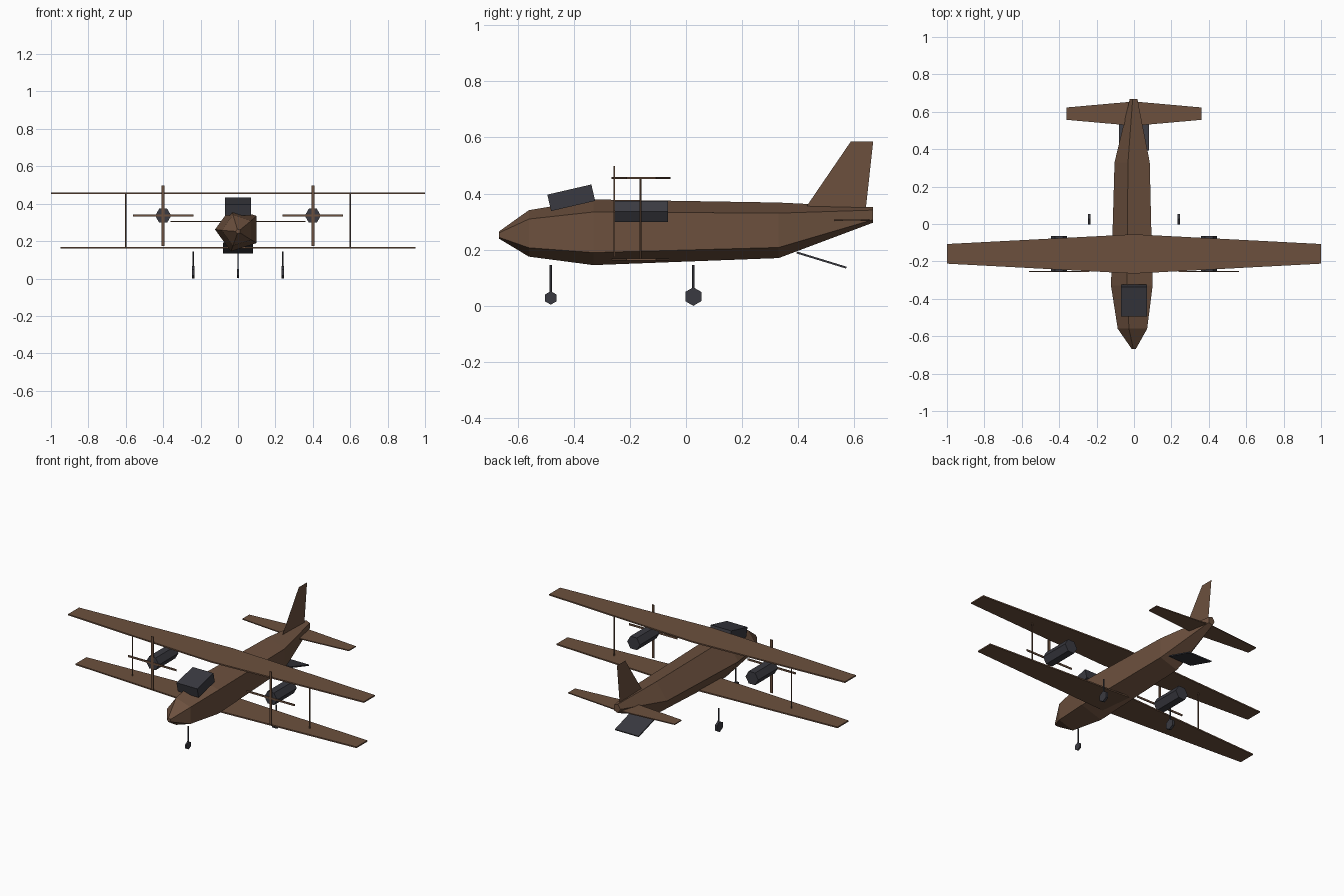
import bpy, bmesh, math
from mathutils import Matrix, Vector

cube = bpy.data.objects.get("Cube")
if cube:
    bpy.data.objects.remove(cube, do_unlink=True)


def material(name, rgb):
    m = bpy.data.materials.new(name)
    m.use_nodes = True
    col = (*rgb, 1.0)
    m.diffuse_color = col
    m.node_tree.nodes["Principled BSDF"].inputs["Base Color"].default_value = col
    return m


BROWN = material("wood_brown", (0.15, 0.081, 0.048))
GREY = material("dark_grey", (0.042, 0.042, 0.052))


def finish(name, bm, mat):
    bmesh.ops.recalc_face_normals(bm, faces=bm.faces)
    me = bpy.data.meshes.new(name)
    bm.to_mesh(me)
    bm.free()
    me.materials.append(mat)
    ob = bpy.data.objects.new(name, me)
    bpy.context.collection.objects.link(ob)
    return ob


def box(name, centre, size, mat, tilt=0.0):
    """Box turned about the x axis by tilt degrees."""
    bm = bmesh.new()
    turn = Matrix.Rotation(math.radians(tilt), 4, 'X')
    bmesh.ops.create_cube(bm, size=1, matrix=Matrix.Translation(centre) @ turn @ Matrix.Diagonal((*size, 1)))
    return finish(name, bm, mat)


def rod(name, a, b, radius, mat, sides=6, spin=0.0):
    """Flat-sided cylinder from a to b."""
    a, b = Vector(a), Vector(b)
    bm = bmesh.new()
    rot = (b - a).to_track_quat('Z', 'Y').to_matrix().to_4x4()
    bmesh.ops.create_cone(bm, cap_ends=True, segments=sides, radius1=radius, radius2=radius,
                          depth=(b - a).length,
                          matrix=Matrix.Translation((a + b) / 2) @ rot @ Matrix.Rotation(math.radians(spin), 4, 'Z'))
    return finish(name, bm, mat)


def wing(name, span, root, tip, z, thick):
    """Tapered slab; root and tip are (front y, back y)."""
    outline = [(-span, tip[0]), (0, root[0]), (span, tip[0]),
               (span, tip[1]), (0, root[1]), (-span, tip[1])]
    bm = bmesh.new()
    face = bm.faces.new([bm.verts.new((x, y, z - thick / 2)) for x, y in outline])
    out = bmesh.ops.extrude_face_region(bm, geom=[face])
    top = [v for v in out["geom"] if isinstance(v, bmesh.types.BMVert)]
    bmesh.ops.translate(bm, verts=top, vec=(0, 0, thick))
    return finish(name, bm, BROWN)


# Fuselage: five-sided rings (y, centre z, half width, half height)
RINGS = [(-0.667, 0.252, 0.013, 0.013), (-0.56, 0.258, 0.087, 0.087),
         (-0.33, 0.262, 0.123, 0.123), (0.33, 0.269, 0.104, 0.104),
         (0.667, 0.324, 0.023, 0.029)]
bm = bmesh.new()
loops = []
for y, z, rx, rz in RINGS:
    angles = [math.pi + i * math.tau / 5 for i in range(5)]
    loops.append([bm.verts.new((rx * math.cos(t), y, z + rz * math.sin(t))) for t in angles])
for p, q in zip(loops, loops[1:]):
    for i in range(5):
        j = (i + 1) % 5
        bm.faces.new((p[i], p[j], q[j], q[i]))
bm.faces.new(loops[0])
bm.faces.new(loops[-1])
finish("fuselage", bm, BROWN)

# Wings and tail
wing("upper_wing", 1.0, (-0.265, -0.055), (-0.212, -0.107), 0.455, 0.008)
wing("lower_wing", 0.95, (-0.265, -0.06), (-0.212, -0.107), 0.165, 0.008)
wing("tailplane", 0.36, (0.525, 0.655), (0.557, 0.623), 0.305, 0.006)

# Fin is a single thin sheet
bm = bmesh.new()
bm.faces.new([bm.verts.new((0, y, z)) for y, z in
              [(0.43, 0.355), (0.64, 0.34), (0.667, 0.585), (0.587, 0.585)]])
finish("tail_fin", bm, BROWN)

# Cockpit and rear ramp
box("cockpit", (0, -0.409, 0.385), (0.14, 0.161, 0.06), GREY, 13)
box("rear_ramp", (0, 0.483, 0.163), (0.16, 0.185, 0.007), GREY, -17)

# Engines, propellers, wing struts and main gear on both sides
for side, s in (("left", 1), ("right", -1)):
    x = 0.4 * s
    rod(side + "_engine", (x, -0.255, 0.336), (x, -0.065, 0.336), 0.043, GREY)
    engine = bpy.data.objects[side + "_engine"]
    # turn the hexagon so that corners point sideways
    xs = [v.co.x for v in engine.data.vertices]
    if max(xs) - min(xs) < 0.08:
        pivot = Matrix.Translation((x, 0, 0.336))
        engine.data.transform(pivot @ Matrix.Rotation(math.radians(30), 4, 'Y') @ pivot.inverted())
    box(side + "_propeller_upright", (x, -0.255, 0.336), (0.016, 0.005, 0.325), BROWN)
    box(side + "_propeller_level", (x, -0.255, 0.336), (0.325, 0.005, 0.011), BROWN)
    rod(side + "_wing_strut", (0.6 * s, -0.162, 0.167), (0.6 * s, -0.162, 0.457), 0.004, BROWN)

# Landing gear: x, y, wheel radius, wheel half width, hub height
for name, x, y, r, w, hub in (("nose", 0, -0.482, 0.024, 0.005, 0.028),
                              ("left", 0.24, 0.026, 0.033, 0.007, 0.033),
                              ("right", -0.24, 0.026, 0.033, 0.007, 0.033)):
    rod(name + "_gear_leg", (x, y, hub), (x, y, 0.145), 0.004, GREY)
    wheel = rod(name + "_wheel", (x - w, y, hub), (x + w, y, hub), r, GREY)
    zs = [v.co.z for v in wheel.data.vertices]
    if max(zs) - min(zs) < 1.9 * r:
        pivot = Matrix.Translation((0, y, hub))
        wheel.data.transform(pivot @ Matrix.Rotation(math.radians(30), 4, 'X') @ pivot.inverted())
